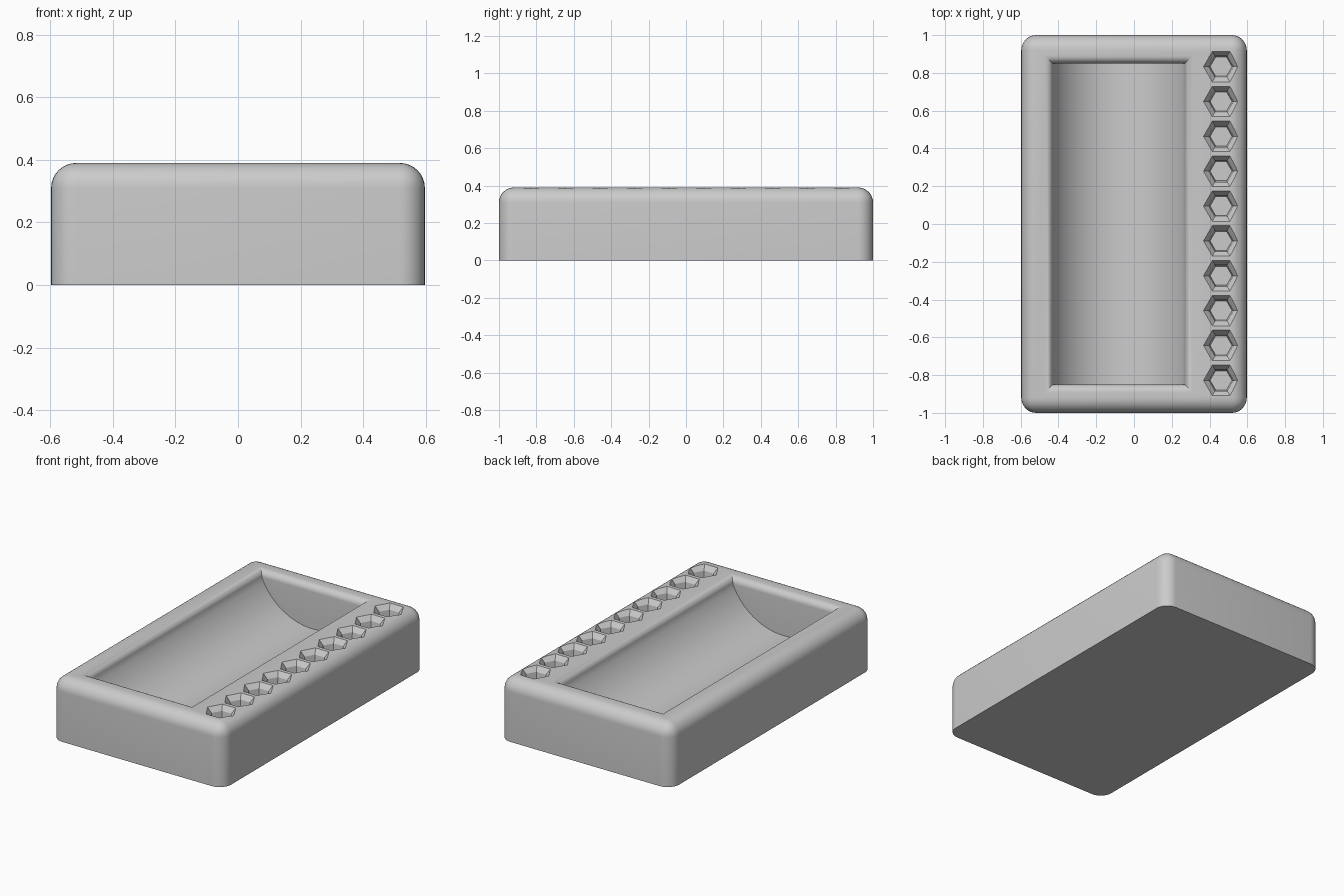
import bpy, bmesh, math

if "Cube" in bpy.data.objects:
    bpy.data.objects.remove(bpy.data.objects["Cube"])

grey = bpy.data.materials.new("plain grey")
grey.diffuse_color = (0.6, 0.6, 0.6, 1)
grey.use_nodes = True
grey.node_tree.nodes["Principled BSDF"].inputs["Base Color"].default_value = grey.diffuse_color
TOP = 0.39


def make_object(name, bm):
    bmesh.ops.recalc_face_normals(bm, faces=bm.faces)
    mesh = bpy.data.meshes.new(name)
    bm.to_mesh(mesh)
    bm.free()
    mesh.materials.append(grey)
    obj = bpy.data.objects.new(name, mesh)
    bpy.context.collection.objects.link(obj)
    return obj


def bridge(bm, a, b):
    n = len(a)
    for i in range(n):
        bm.faces.new((a[i], a[(i + 1) % n], b[(i + 1) % n], b[i]))


# Tray block: rounded everywhere except around the base
bm = bmesh.new()
bmesh.ops.create_cube(bm, size=1)
for v in bm.verts:
    v.co = (v.co.x * 1.194, v.co.y * 2, (v.co.z + 0.5) * TOP)
edges = [e for e in bm.edges if max(v.co.z for v in e.verts) > 0.1]
bmesh.ops.bevel(bm, geom=edges, offset=0.08, segments=8, profile=0.5, affect='EDGES')
tray = make_object("tray_block", bm)

# Trough cutter: flared rim over a round-bottomed channel
N, HALF, CX, HY, R = 32, 0.35, -0.08, 0.85, 0.04
DROP = 0.23
RAD = (HALF ** 2 + DROP ** 2) / (2 * DROP)
SPAN = math.asin(HALF / RAD)
fan = [math.sin(SPAN * (2 * i / N - 1)) * RAD for i in range(N + 1)]
rim = [(R, TOP + 0.1)] + [(R * (1 - math.sin(t)), TOP - R * (1 - math.cos(t)))
                          for t in (math.pi / 2 * k / 8 for k in range(9))]
bm = bmesh.new()
rows = []
for grow, z in rim:
    xs = [CX + x * (HALF + grow) / HALF for x in fan]
    rows.append([[bm.verts.new((x, s * (HY + grow), z)) for x in xs] for s in (-1, 1)])
low = rim[-1][1]
arc = [(CX + x, low - (math.sqrt(RAD ** 2 - x * x) - (RAD - DROP))) for x in fan]
rows.append([[bm.verts.new((x, s * HY, z)) for x, z in arc] for s in (-1, 1)])
rings = [front + back[::-1] for front, back in rows]
for a, b in zip(rings, rings[1:]):
    bridge(bm, a, b)
for front, back in (rows[0], rows[-1]):
    for i in range(N):
        bm.faces.new((front[i], front[i + 1], back[i + 1], back[i]))
bmesh.ops.remove_doubles(bm, verts=bm.verts, dist=1e-5)
trough = make_object("trough_cutter", bm)

# Hexagonal pocket cutters: chamfered mouth and tapered well
bm = bmesh.new()
levels = [(0.093, TOP + 0.1), (0.093, TOP), (0.066, TOP - 0.03), (0.058, TOP - 0.085)]
for k in range(10):
    cy = 0.833 - 0.1845 * k
    rings = [[bm.verts.new((0.461 + r * math.cos(math.pi / 3 * j),
                            cy + r * math.sin(math.pi / 3 * j), z)) for j in range(6)]
             for r, z in levels]
    for a, b in zip(rings, rings[1:]):
        bridge(bm, a, b)
    bm.faces.new(rings[0])
    bm.faces.new(rings[-1])
pockets = make_object("hex_pocket_cutter", bm)

# Carve the trough and pockets
bpy.context.view_layer.objects.active = tray
tray.select_set(True)
for cutter in (trough, pockets):
    cutter.hide_render = True
    mod = tray.modifiers.new("carve", 'BOOLEAN')
    mod.operation, mod.solver, mod.object = 'DIFFERENCE', 'EXACT', cutter
    bpy.ops.object.modifier_apply(modifier=mod.name)
    bpy.data.objects.remove(cutter)
bpy.ops.object.shade_smooth_by_angle(angle=math.radians(30))
